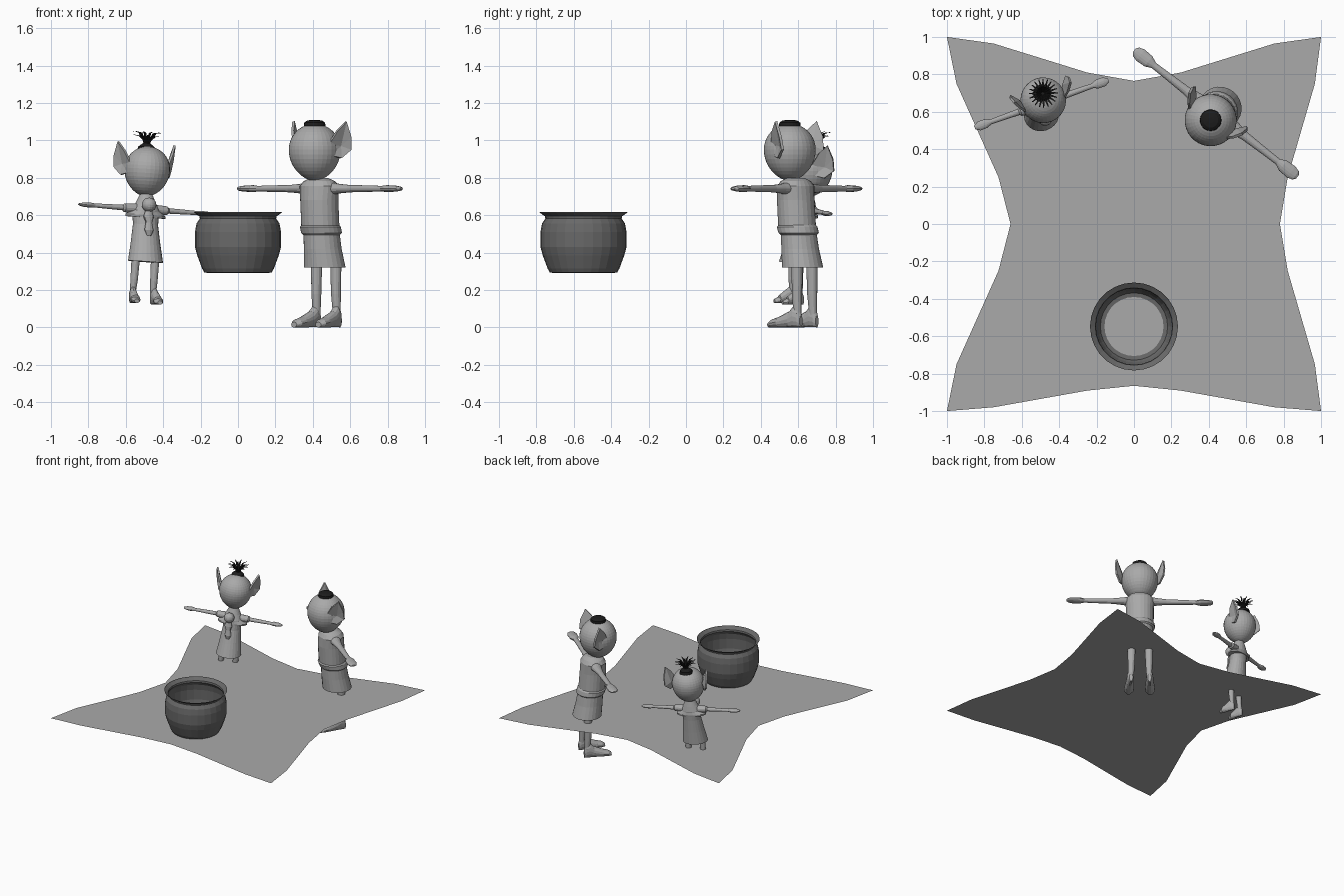
import bpy, bmesh, math
from mathutils import Matrix, Vector

if "Cube" in bpy.data.objects:
    bpy.data.objects.remove(bpy.data.objects["Cube"])


def material(name, v):
    m = bpy.data.materials.new(name)
    m.diffuse_color = (v, v, v, 1)
    m.use_nodes = True
    m.node_tree.nodes["Principled BSDF"].inputs["Base Color"].default_value = m.diffuse_color
    return m


GREY = material("light grey", 0.4)
DARK = material("dark grey", 0.14)
BLACK = material("black", 0.012)


def finish(name, bm, mat, matrix, fix=True):
    if fix:
        bmesh.ops.recalc_face_normals(bm, faces=bm.faces)
    me = bpy.data.meshes.new(name)
    bm.to_mesh(me)
    bm.free()
    me.materials.append(mat)
    ob = bpy.data.objects.new(name, me)
    ob.matrix_world = matrix
    bpy.context.collection.objects.link(ob)
    return ob


def loft(name, rings, mat=GREY, matrix=Matrix(), axis="Z", n=20, cap=True):
    """Skin elliptical rings (cx, cy, cz, a, b) standing across an axis."""
    bm = bmesh.new()
    loops = []
    for cx, cy, cz, a, b in rings:
        loop = []
        for i in range(n):
            t = 2 * math.pi * i / n
            p, q = a * math.cos(t), b * math.sin(t)
            off = {"X": (0, p, q), "Y": (p, 0, q), "Z": (p, q, 0)}[axis]
            loop.append(bm.verts.new((cx + off[0], cy + off[1], cz + off[2])))
        loops.append(loop)
    for lo, hi in zip(loops, loops[1:]):
        for i in range(n):
            j = (i + 1) % n
            bm.faces.new((lo[i], lo[j], hi[j], hi[i]))
    if cap:
        bm.faces.new(loops[0])
        bm.faces.new(loops[-1])
    return finish(name, bm, mat, matrix, cap)


def head(name, z, r, mtx):
    rings = []
    for k in range(21):
        t = math.pi * (0.02 + 0.96 * k / 20)
        c, s = -math.cos(t), math.sin(t)
        low = c < 0
        rad = r * (s ** 1.15 if low else s)
        rings.append((0, 0, z + r * c * (1.2 if low else 1.0), rad, rad))
    loft(name, rings, GREY, mtx, n=32)


def ears(name, z, s, mtx):
    # pointed, slightly cupped flaps on both sides
    rim = [(.118, -.03, .03), (.15, -.0, .10), (.178, .045, .152),
           (.185, .08, .07), (.178, .09, .0), (.15, .04, -.045), (.12, -.02, -.03)]
    for side in (-1, 1):
        bm = bmesh.new()
        vs = [bm.verts.new((side * x * s, y * s, z + h * s)) for x, y, h in rim]
        mid = bm.verts.new((side * .14 * s, .045 * s, z + .02 * s))
        for i in range(len(vs)):
            bm.faces.new((vs[i], vs[(i + 1) % len(vs)], mid))
        ob = finish(name, bm, GREY, mtx)
        mod = ob.modifiers.new("thickness", "SOLIDIFY")
        mod.thickness = 0.014 * s
        mod.offset = 0


def arms(name, y, z, rings, mtx):
    for side in (-1, 1):
        loft(name, [(side * x, y, z, a, b) for x, a, b in rings], GREY, mtx, "X", 14)


def legs(name, x, y, top, ground, r, toe, heel, mtx):
    h = 0.11 * r / 0.027
    for side in (-1, 1):
        sx = side * x
        loft(name + "_leg", [(sx, y, top, r * 1.15, r * 1.15),
                             (sx * 1.02, y, (top + ground) / 2, r, r),
                             (sx * 1.05, y + .005, ground + h * .5, r * .75, r * .75)],
             GREY, mtx, n=14)
        # wedge-shaped foot
        rows = [(heel, .30, .5), (heel - .015, .48, .85), (y - .01, .55, 1.0),
                (y - .04, .40, 1.1), ((y + toe) / 2 - .02, .26, 1.35),
                (toe + .025, .2, 1.35), (toe, .13, .7)]
        loft(name + "_foot", [(sx * 1.1 + side * (y - fy) * .06, fy, ground + k * h,
                               r * w, k * h) for fy, k, w in rows],
             GREY, mtx, "Y", 14)


def dress(name, rows, mtx):
    loft(name, [(0, y, z, a, b) for y, z, a, b in rows], GREY, mtx, n=24)


# ground sheet with sagging edges
ground_z = 0.288
bm = bmesh.new()
steps = [(-1, 0), (-.75, .15), (-.25, .81), (0, 1), (.25, .81), (.75, .15)]
outline = []
for t, w in steps:
    outline.append((t, -1 + .135 * w))
for t, w in steps:
    outline.append((1 - .22 * w, t))
for t, w in steps:
    outline.append((-t, 1 - .235 * w))
for t, w in steps:
    outline.append((-1 + .34 * w, -t))
bm.faces.new([bm.verts.new((x, y, ground_z)) for x, y in outline])
finish("ground_sheet", bm, GREY, Matrix(), False)

# open pot
pot = [(.158, .291), (.18, .294), (.192, .315), (.218, .385), (.23, .43), (.23, .51),
       (.222, .555), (.204, .582), (.207, .595), (.232, .612), (.235, .617)]
loft("pot", [(0, 0, z, r, r) for r, z in pot], DARK,
     Matrix.Translation((0, -.548, 0)), n=28, cap=False)

# tall figure
T = Matrix.Translation((.41, .555, 0)) @ Matrix.Rotation(math.radians(-37.8), 4, "Z")
head("tall_head", .95, .139, T)
ears("tall_ear", .95, 1.0, T)
loft("tall_hair", [(0, 0, 1.07, .058, .058), (0, 0, 1.095, .056, .056),
                   (0, 0, 1.106, .04, .04), (0, 0, 1.11, .015, .015)], BLACK, T)
dress("tall_shirt", [(.04, .80, .045, .045), (.04, .782, .09, .075), (.04, .755, .112, .092),
                     (.04, .68, .105, .098), (.05, .53, .104, .1)], T)
dress("tall_belt", [(.05, .55, .1, .098), (.05, .537, .112, .108),
                    (.06, .505, .112, .106), (.06, .495, .1, .096)], T)
dress("tall_skirt", [(.06, .51, .098, .094), (.07, .42, .103, .1), (.087, .32, .115, .108)], T)
arms("tall_arm", .045, .742, [(.07, .045, .036), (.13, .034, .026), (.2, .024, .02),
                              (.32, .02, .018), (.42, .018, .015), (.455, .034, .019),
                              (.51, .037, .016), (.54, .028, .012), (.552, .012, .006)], T)
legs("tall", .065, .1, .36, 0, .027, -.075, .13, T)

# small figure, leaning slightly to one side
pivot = Matrix.Translation((0, 0, .65))
S = (Matrix.Translation((-.498, .657, 0)) @ Matrix.Rotation(math.radians(19.5), 4, "Z")
     @ pivot @ Matrix.Rotation(math.radians(4), 4, "Y") @ pivot.inverted())
head("small_head", .846, .122, S)
ears("small_ear", .848, .9, S)
dress("small_dress", [(-.01, .715, .032, .032), (-.015, .665, .055, .048),
                      (-.02, .625, .075, .06), (-.03, .55, .068, .062),
                      (-.05, .45, .08, .074), (-.07, .35, .095, .087)], S)
dress("small_collar", [(-.02, .625, .075, .058), (-.02, .6, .112, .062),
                       (-.02, .588, .112, .06)], S)
arms("small_arm", -.015, .632, [(.05, .03, .028), (.12, .026, .024), (.13, .017, .015),
                                (.22, .015, .013), (.29, .013, .011), (.315, .024, .014),
                                (.355, .025, .011), (.38, .01, .005)], S)
legs("small", .055, -.065, .38, .125, .02, -.16, -.04, S)

# ball and tassel on the chest
ball = [(-.01 , -.095, .655 - .038 * math.cos(math.pi * k / 10),
         .038 * math.sin(math.pi * k / 10) + .001,
         .038 * math.sin(math.pi * k / 10) + .001) for k in range(11)]
loft("chest_ball", ball, GREY, S, n=18)
loft("chest_tassel", [(-.01, -.095, .63, .016, .014), (-.01, -.1, .59, .03, .018),
                      (-.008, -.105, .56, .018, .015), (-.006, -.11, .52, .026, .018),
                      (-.005, -.112, .49, .012, .01)], GREY, S, n=12)

# small figure's hair: cap and spray of strands
H = S @ Matrix.Translation((0, .035, 0))
loft("small_hair_cap", [(0, 0, .945, .05, .05), (0, 0, .965, .045, .045),
                        (0, 0, .985, .02, .02)], BLACK, H)
for i in range(20):
    turn = H @ Matrix.Rotation(2 * math.pi * i / 20, 4, "Z")
    up = .018 if i % 2 else 0
    loft("hair_strand", [(.008, 0, .97, .005, .005), (.018, 0, 1.0, .005, .005),
                         (.042, 0, 1.022 + up, .007, .006),
                         (.074, 0, 1.027 + up, .004, .003)], BLACK, turn, n=6)
